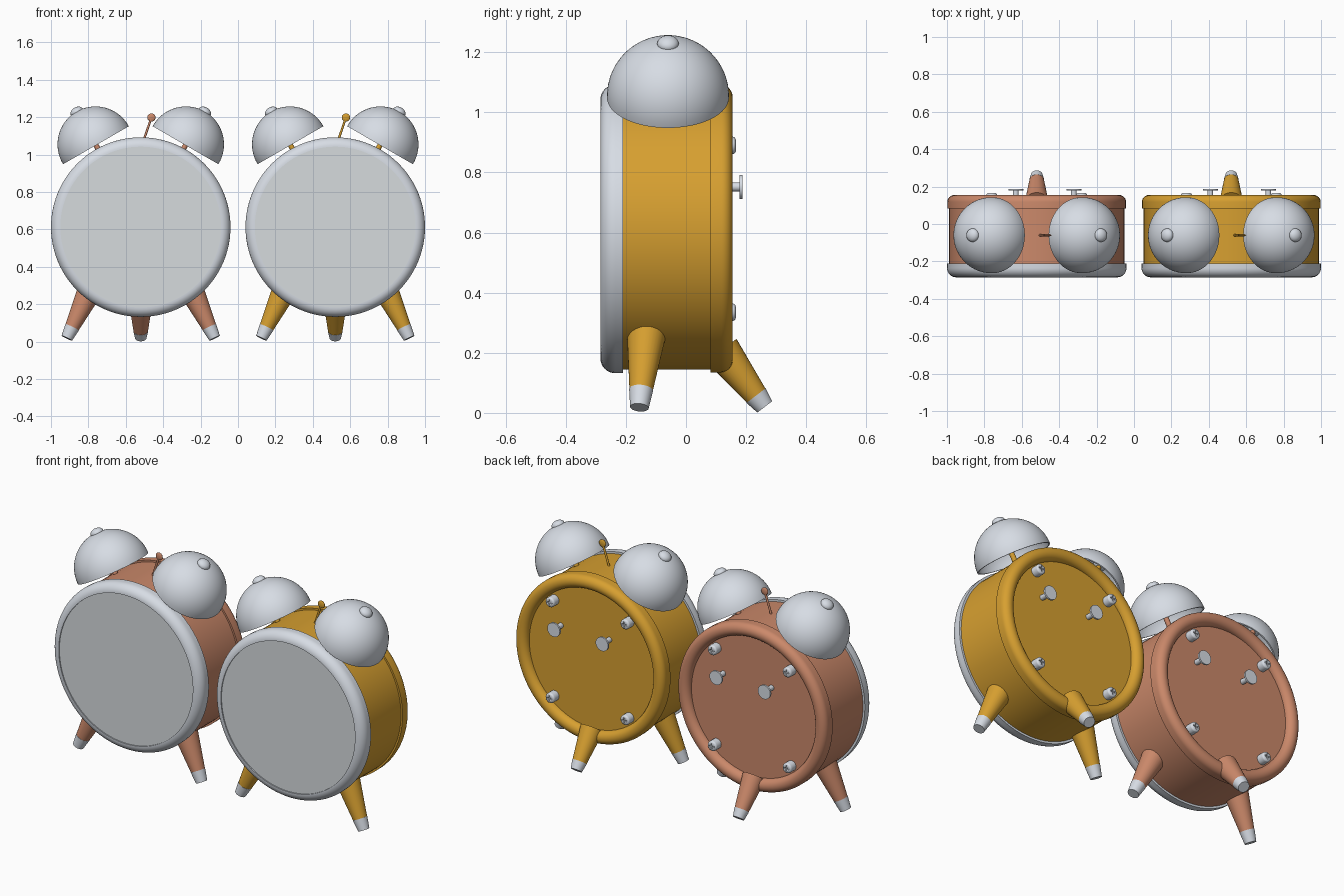
import bpy, bmesh, math
from mathutils import Vector, Matrix

cube = bpy.data.objects.get("Cube")
if cube:
    bpy.data.objects.remove(cube, do_unlink=True)


def material(name, rgb):
    m = bpy.data.materials.new(name)
    m.use_nodes = True
    m.diffuse_color = (*rgb, 1)
    m.node_tree.nodes["Principled BSDF"].inputs["Base Color"].default_value = (*rgb, 1)
    return m


silver = material("silver", (0.68, 0.72, 0.78))
glass = material("dial_grey", (0.67, 0.71, 0.73))
copper = material("copper", (0.60, 0.25, 0.145))
gold = material("gold", (0.68, 0.35, 0.03))


def add_object(name, mesh, mat):
    ob = bpy.data.objects.new(name, mesh)
    bpy.context.collection.objects.link(ob)
    if not mesh.materials:
        mesh.materials.append(mat)
    return ob


def finish(name, bm, mat):
    bmesh.ops.recalc_face_normals(bm, faces=bm.faces)
    mesh = bpy.data.meshes.new(name)
    bm.to_mesh(mesh)
    bm.free()
    mesh.shade_smooth()
    mesh.set_sharp_from_angle(angle=math.radians(35))
    return add_object(name, mesh, mat)


def lathe(name, profile, base, axis, mat, steps=48):
    """Turn (radius, height) points around an axis through base."""
    bm = bmesh.new()
    verts = [bm.verts.new((r, 0, h)) for r, h in profile]
    edges = [bm.edges.new(pair) for pair in zip(verts, verts[1:])]
    bmesh.ops.spin(bm, geom=verts + edges, cent=(0, 0, 0), axis=(0, 0, 1),
                   angle=math.tau, steps=steps)
    bmesh.ops.remove_doubles(bm, verts=bm.verts, dist=1e-5)
    turn = Vector(axis).to_track_quat('Z', 'Y').to_matrix().to_4x4()
    bm.transform(Matrix.Translation(base) @ turn)
    return finish(name, bm, mat)


def arc(r, h, rad_r, rad_h, start, end, n=10):
    """Elliptical arc of profile points, angles in degrees."""
    angles = [math.radians(start + (end - start) * i / n) for i in range(n + 1)]
    return [(r + rad_r * math.cos(a), h + rad_h * math.sin(a)) for a in angles]


def rod(name, a, b, r_a, r_b, mat, steps=32):
    a, b = Vector(a), Vector(b)
    d = b - a
    return lathe(name, [(0, 0), (r_a, 0), (r_b, d.length), (0, d.length)], a, d, mat, steps)


def ball(name, centre, axis, radius, height, mat):
    pts = arc(0, 0, radius, height, -90, 90, 16)
    return lathe(name, pts, centre, axis, mat, 24)


def cross_screw_mesh():
    """Round-edged screw head with a cross cut into it."""
    head = lathe("screw_head", [(0, -0.045), (0.029, -0.045)]
                 + arc(0.016, 0, 0.013, 0.011, 0, 90, 6) + [(0, 0.012)],
                 (0, 0, 0), BACK, silver, 24)
    cutters = []
    for size in ((0.034, 0.02, 0.007), (0.007, 0.02, 0.034)):
        bm = bmesh.new()
        bmesh.ops.create_cube(bm, size=1)
        bm.transform(Matrix.Translation((0, 0.016, 0)) @ Matrix.Diagonal((*size, 1)))
        cutter = finish("slot_cutter", bm, silver)
        cutter.hide_render = True
        mod = head.modifiers.new("slot", 'BOOLEAN')
        mod.operation, mod.object = 'DIFFERENCE', cutter
        cutters.append(cutter)
    graph = bpy.context.evaluated_depsgraph_get()
    mesh = bpy.data.meshes.new_from_object(head.evaluated_get(graph))
    for ob in cutters + [head]:
        bpy.data.objects.remove(ob, do_unlink=True)
    return mesh


BACK = Vector((0, 1, 0))
MID = 0.612       # height of the case axis
BELL_Y = -0.06    # depth of bells and hammer
PANEL_Y = 0.118   # depth of the sunken back panel
screw_mesh = cross_screw_mesh()


def leg(name, top, foot, radius, metal):
    joint = top.lerp(foot, 0.8)
    rod(name + "_leg", top, joint, radius, 0.039, metal)
    rod(name + "_foot", joint, foot, 0.04, 0.031, silver)


def clock(tag, cx, metal):
    def at(x, y, z):
        return Vector((cx + x, y, z))

    def label(part):
        return f"{tag}_{part}"

    hub = at(0, 0, MID)
    # Case, bezel and dial
    lathe(label("case"), [(0, -0.25), (0.468, -0.25), (0.468, 0.1), (0, 0.1)],
          hub, BACK, metal, 96)
    lathe(label("bezel"), [(0.43, -0.24)] + arc(0.43, -0.235, 0.05, 0.05, -90, 0)
          + [(0.48, -0.21), (0.45, -0.21)], hub, BACK, silver, 96)
    lathe(label("dial"), [(0, -0.279), (0.431, -0.279), (0.431, -0.24)],
          hub, BACK, glass, 96)

    # Back cover: rounded rim around a sunken panel
    lathe(label("back_cover"), [(0.45, 0.082), (0.478, 0.082)]
          + arc(0.44, PANEL_Y, 0.038, 0.037, 0, 180, 16) + [(0, PANEL_Y)],
          hub, BACK, metal, 96)

    for side, s in (("left", 1), ("right", -1)):
        # Bells with stems and caps
        axis = Vector((s * 0.5, 0, math.sqrt(0.75)))
        centre = at(s * 0.242, BELL_Y, 1.054)
        lathe(label(side + "_bell"), arc(0, 0, 0.195, 0.195, 90, 0, 18)
              + [(0.195, -0.005), (0.203, -0.005)]
              + arc(0, 0, 0.203, 0.203, 0, 90, 18), centre, axis, silver, 64)
        ball(label(side + "_bell_cap"), centre + axis * 0.201, axis, 0.036, 0.025, silver)
        rod(label(side + "_bell_stem"), centre - axis * 0.07, centre + axis * 0.197,
            0.014, 0.014, metal, 20)

        # Front legs
        leg(label(side + "_front"), at(s * 0.255, -0.127, 0.31),
            at(s * 0.395, -0.155, 0.018), 0.072, metal)

        # Back screws
        for z in (0.89, 0.335):
            screw = add_object(label(side + "_screw"), screw_mesh, silver)
            screw.location = at(s * 0.24, 0.155, z)

    leg(label("back"), at(0, 0.118, 0.208), at(0, 0.262, 0.02), 0.063, metal)

    # Hammer with a flat head
    tip = at(0.057, BELL_Y, 1.198)
    rod(label("hammer_rod"), at(0.007, BELL_Y, 1.05), tip, 0.006, 0.006, metal, 16)
    ball(label("hammer_head"), tip, BACK, 0.022, 0.007, metal)

    # Winding keys
    for x in (-0.112, 0.198):
        lathe(label("winding_key"), [(0, 0.1), (0.015, 0.1), (0.015, 0.178), (0.04, 0.178),
              (0.04, 0.188), (0, 0.188)], at(x, 0, 0.752), BACK, silver, 32)


clock("copper_clock", -0.52, copper)
clock("gold_clock", 0.52, gold)
